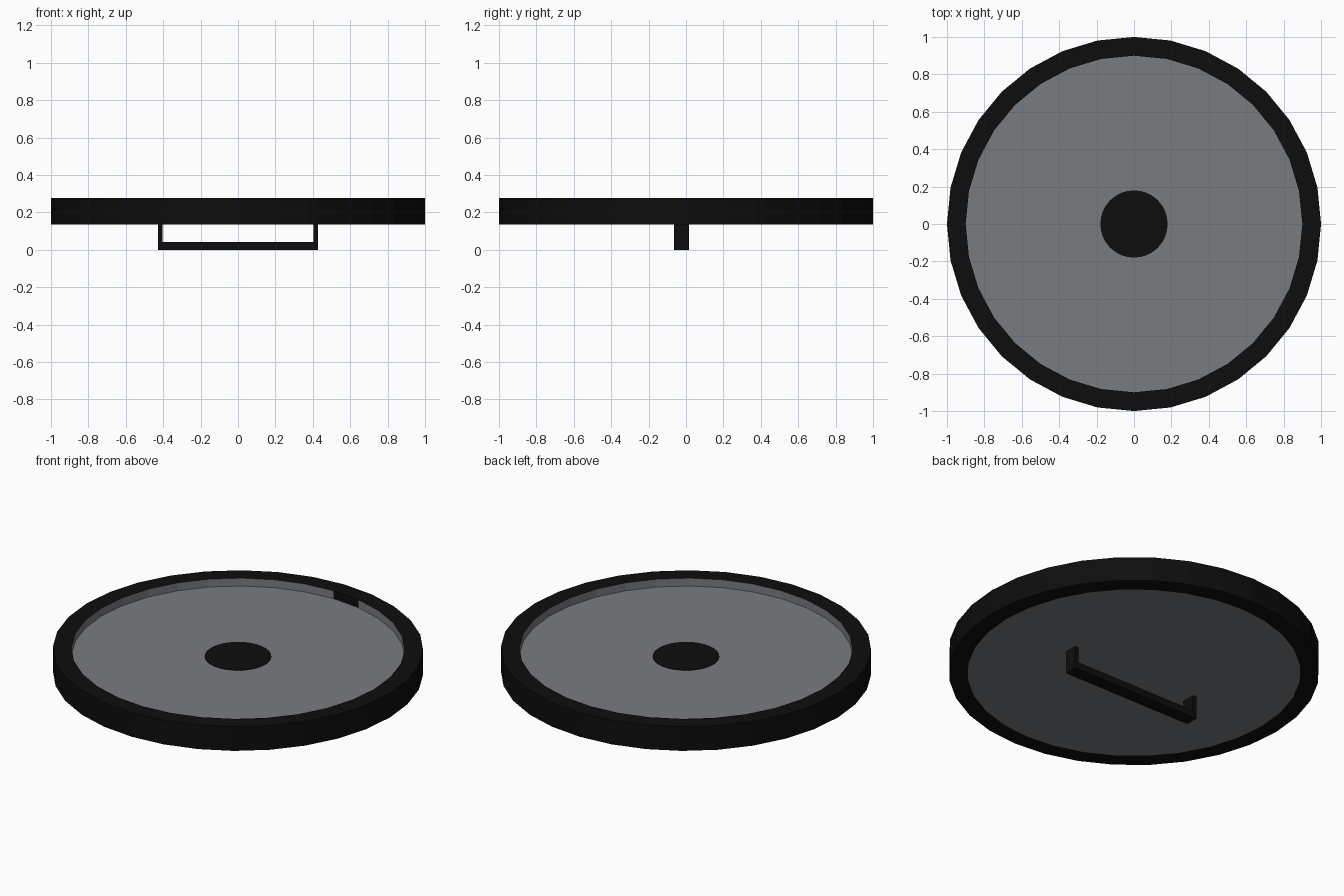
import bpy, bmesh
from math import cos, sin, atan2, degrees, tau

if "Cube" in bpy.data.objects:
    bpy.data.objects.remove(bpy.data.objects["Cube"])

SIDES = 32
RIM_BOTTOM, RIM_TOP, PANEL_TOP = 0.134, 0.278, 0.231


def material(name, rgb):
    m = bpy.data.materials.new(name)
    m.use_nodes = True
    m.diffuse_color = (*rgb, 1)
    m.node_tree.nodes["Principled BSDF"].inputs["Base Color"].default_value = (*rgb, 1)
    return m


black = material("black", (0.004, 0.004, 0.004))
grey = material("steel grey", (0.19, 0.2, 0.215))


def finish(name, bm, *mats):
    bmesh.ops.recalc_face_normals(bm, faces=bm.faces)
    mesh = bpy.data.meshes.new(name)
    bm.to_mesh(mesh)
    bm.free()
    for m in mats:
        mesh.materials.append(m)
    obj = bpy.data.objects.new(name, mesh)
    bpy.context.collection.objects.link(obj)
    return obj


def disc(name, radius, z0, z1, mat):
    bm = bmesh.new()
    ring = [bm.verts.new((radius * cos(tau * i / SIDES), radius * sin(tau * i / SIDES), z0))
            for i in range(SIDES)]
    base = bm.faces.new(ring)
    top = bmesh.ops.extrude_face_region(bm, geom=[base], use_keep_orig=True)["geom"]
    for v in top:
        if isinstance(v, bmesh.types.BMVert):
            v.co.z = z1
    return finish(name, bm, mat)


# Rim: rectangular profile turned around the vertical axis
bm = bmesh.new()
profile = [(1, RIM_BOTTOM), (1, RIM_TOP), (0.9, RIM_TOP), (0.9, RIM_BOTTOM)]
rings = [[bm.verts.new((r * cos(tau * i / SIDES), r * sin(tau * i / SIDES), z))
          for r, z in profile] for i in range(SIDES)]
for i, ring in enumerate(rings):
    after = rings[(i + 1) % SIDES]
    for j in range(4):
        k = (j + 1) % 4
        bm.faces.new((ring[j], after[j], after[k], ring[k]))
# Inner wall is grey apart from one black facet at the back
for f in bm.faces:
    c = f.calc_center_median()
    inner = c.xy.length < 0.91
    dark_facet = 79 < degrees(atan2(c.y, c.x)) < 90
    f.material_index = int(inner and not dark_facet)
finish("rim", bm, black, grey)

# Panel and its central round plate
disc("panel", 0.9, RIM_BOTTOM, PANEL_TOP, grey)
disc("center_plate", 0.18, PANEL_TOP - 0.002, PANEL_TOP + 0.003, black)

# Handle: U-shaped profile extruded along y
outline = [(0.428, 0.14), (0.428, 0), (-0.428, 0), (-0.428, 0.14),
           (-0.403, 0.14), (-0.403, 0.042), (0.403, 0.042), (0.403, 0.14)]
bm = bmesh.new()
side = bm.faces.new([bm.verts.new((x, -0.063, z)) for x, z in outline])
moved = bmesh.ops.extrude_face_region(bm, geom=[side], use_keep_orig=True)["geom"]
for v in moved:
    if isinstance(v, bmesh.types.BMVert):
        v.co.y = 0.015
finish("handle", bm, black)
